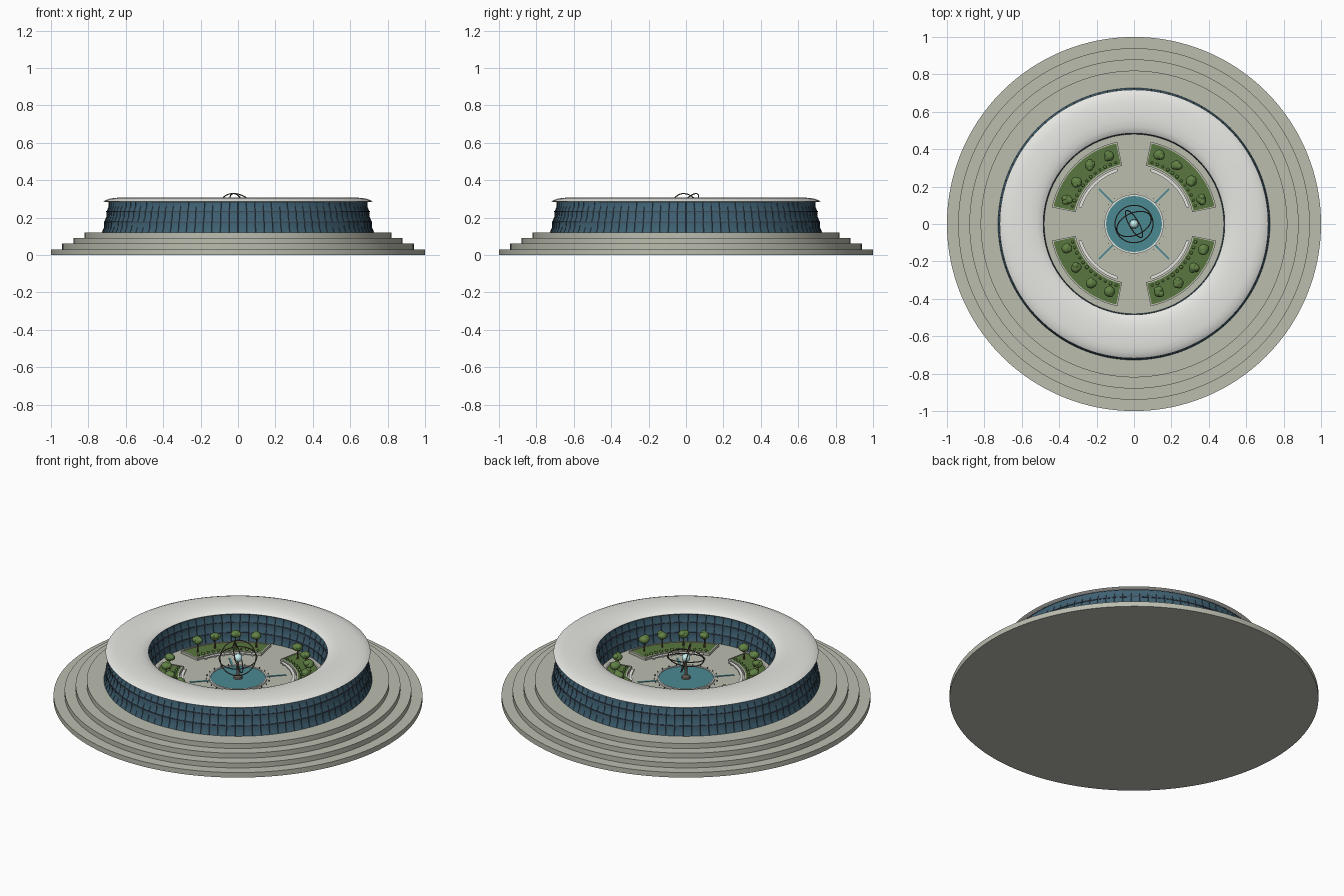
import bpy, bmesh, random
from math import cos, sin, radians, pi, atan2
from mathutils import Matrix, Vector

if "Cube" in bpy.data.objects:
    bpy.data.objects.remove(bpy.data.objects["Cube"])

random.seed(4)


def material(name, r, g, b):
    m = bpy.data.materials.new(name)
    m.diffuse_color = (r, g, b, 1)
    m.use_nodes = True
    m.node_tree.nodes["Principled BSDF"].inputs["Base Color"].default_value = m.diffuse_color
    return m


STONE = material("stone", 0.50, 0.51, 0.43)
WHITE = material("white_shell", 0.80, 0.80, 0.77)
GLASS = material("blue_glass", 0.05, 0.12, 0.17)
FRAME = material("dark_frame", 0.05, 0.06, 0.09)
WATER = material("water", 0.07, 0.25, 0.29)
GRASS = material("grass", 0.10, 0.18, 0.05)
LEAF = material("leaves", 0.12, 0.22, 0.06)
BARK = material("bark", 0.14, 0.09, 0.05)
BRONZE = material("bronze", 0.12, 0.10, 0.08)
GLOW = material("glowing_core", 0.55, 0.85, 0.85)


def finish(name, bm, mat, angle=35):
    bmesh.ops.remove_doubles(bm, verts=bm.verts, dist=1e-5)
    bmesh.ops.recalc_face_normals(bm, faces=bm.faces)
    me = bpy.data.meshes.new(name)
    bm.to_mesh(me)
    bm.free()
    me.materials.append(mat)
    ob = bpy.data.objects.new(name, me)
    bpy.context.collection.objects.link(ob)
    bpy.ops.object.select_all(action='DESELECT')
    ob.select_set(True)
    bpy.context.view_layer.objects.active = ob
    bpy.ops.object.shade_smooth_by_angle(angle=radians(angle))
    return ob


def sweep(bm, profile, a0=0, a1=360, n=128):
    """Revolve a closed (radius, height) profile about z, capped if partial."""
    full = a1 - a0 == 360
    rows = []
    for i in range(n if full else n + 1):
        a = radians(a0 + (a1 - a0) * i / n)
        rows.append([bm.verts.new((r * cos(a), r * sin(a), z)) for r, z in profile])
    k = len(profile)
    for i in range(n):
        p, q = rows[i], rows[(i + 1) % len(rows)]
        for j in range(k):
            if profile[j][0] + profile[(j + 1) % k][0] > 0:
                bm.faces.new((p[j], q[j], q[(j + 1) % k], p[(j + 1) % k]))
    if not full:
        bm.faces.new(rows[0])
        bm.faces.new(rows[-1])


def lathe(name, profile, mat, n=128):
    bm = bmesh.new()
    sweep(bm, profile, n=n)
    return finish(name, bm, mat)


def rect(r0, r1, z0, z1):
    return [(r0, z0), (r1, z0), (r1, z1), (r0, z1)]


def ball(bm, pos, r, squash=1.0, sub=2):
    bmesh.ops.create_icosphere(bm, subdivisions=sub, radius=r,
                               matrix=Matrix.Translation(pos) @ Matrix.Diagonal((1, 1, squash, 1)))


def rod(bm, p, q, r0, r1, seg=8):
    p, q = Vector(p), Vector(q)
    rot = (q - p).to_track_quat('Z', 'Y').to_matrix().to_4x4()
    bmesh.ops.create_cone(bm, cap_ends=True, segments=seg, radius1=r0, radius2=r1,
                          depth=(q - p).length, matrix=Matrix.Translation((p + q) / 2) @ rot)


def polar(r, deg, z):
    return (r * cos(radians(deg)), r * sin(radians(deg)), z)


# stepped round podium
for i in range(4):
    lathe(f"podium_step_{i + 1}", rect(0, 1 - 0.06 * i, 0.03 * i, 0.03 * (i + 1)), STONE)
lathe("courtyard_floor", rect(0, 0.49, 0.12, 0.126), STONE)

# ring building: three leaning glass storeys with slab edges
levels = [0.12, 0.176, 0.232, 0.285]


def outer(z):
    return 0.727 - 0.037 * (z - 0.12) / 0.165


def inner(z):
    return 0.478 + 0.025 * (z - 0.12) / 0.165


for i in range(3):
    z0, z1 = levels[i], levels[i + 1]
    zm = (z0 + z1) / 2
    lathe(f"glass_storey_{i + 1}", [
        (inner(z0), z0), (outer(z0), z0), (outer(zm) - 0.006, zm), (outer(z1), z1),
        (inner(z1), z1), (inner(zm) + 0.006, zm)], GLASS)
    lathe(f"floor_slab_{i + 1}", rect(inner(z1) - 0.003, outer(z1) + 0.003, z1 - 0.003, z1 + 0.002), FRAME)

# slender window mullions
bm = bmesh.new()
for i in range(3):
    z0, z1 = levels[i], levels[i + 1]
    zm = (z0 + z1) / 2
    for f, off, count in ((outer, -0.006, 96), (inner, 0.006, 64)):
        for k in range(count):
            a = 360 * k / count
            m = polar(f(zm) + off, a, zm)
            rod(bm, polar(f(z0), a, z0), m, 0.0014, 0.0014, 4)
            rod(bm, m, polar(f(z1), a, z1), 0.0014, 0.0014, 4)
finish("window_mullions", bm, FRAME)

# gently domed ring roof
lathe("ring_roof", [
    (0.490, 0.283), (0.712, 0.283), (0.718, 0.287), (0.712, 0.291), (0.69, 0.300),
    (0.66, 0.305), (0.61, 0.308), (0.56, 0.307), (0.52, 0.302), (0.495, 0.294), (0.485, 0.287)], WHITE)

# central pool, rim and four diagonal channels
lathe("pool_water", rect(0, 0.149, 0.126, 0.131), WATER, 96)
lathe("pool_rim", rect(0.149, 0.158, 0.126, 0.136), WHITE, 96)
bm = bmesh.new()
for a in (45, 135, 225, 315):
    bmesh.ops.create_cube(bm, size=1, matrix=Matrix.Rotation(radians(a), 4, 'Z')
                          @ Matrix.Translation((0.21, 0, 0.127)) @ Matrix.Diagonal((0.11, 0.011, 0.004, 1)))
finish("water_channels", bm, WATER)

# four planted beds with kerbs, benches, shrubs and trees
kerb, grass, bench, trunk, crown = (bmesh.new() for _ in range(5))
for base in (0, 90, 180, 270):
    sweep(kerb, rect(0.318, 0.326, 0.126, 0.142), base + 11.5, base + 78.5, 32)
    sweep(kerb, rect(0.440, 0.448, 0.126, 0.142), base + 11.5, base + 78.5, 32)
    for a in (11.5, 77.5):
        sweep(kerb, rect(0.326, 0.440, 0.126, 0.142), base + a, base + a + 1, 1)
    sweep(grass, rect(0.326, 0.440, 0.126, 0.139), base + 12.5, base + 77.5, 32)
    sweep(bench, rect(0.293, 0.310, 0.134, 0.140), base + 17, base + 73, 32)
    for k in range(6):
        a = base + 20 + 10 * k
        sweep(bench, rect(0.297, 0.306, 0.126, 0.134), a - 0.6, a + 0.6, 1)
    for k in range(12):
        ball(crown, polar(0.342, base + 16.5 + 5.2 * k, 0.143), random.uniform(0.007, 0.011), 0.8, 1)
    for a in (20, 37, 54, 70):
        r = 0.388 + random.uniform(-0.008, 0.008)
        x, y, _ = polar(r, base + a, 0)
        rod(trunk, (x, y, 0.135), (x, y, 0.20), 0.005, 0.003)
        ball(crown, (x, y, 0.209), random.uniform(0.026, 0.030), 0.8)
        for _ in range(3):
            t = random.uniform(0, 2 * pi)
            ball(crown, (x + 0.014 * cos(t), y + 0.014 * sin(t), random.uniform(0.205, 0.218)), 0.018, 0.85)
finish("bed_kerbs", kerb, STONE)
finish("bed_grass", grass, GRASS)
finish("curved_benches", bench, WHITE)
finish("tree_trunks", trunk, BARK)
finish("tree_crowns_and_shrubs", crown, LEAF, 60)

# short bollards around the pool
bm = bmesh.new()
for k in range(24):
    rod(bm, polar(0.172, 15 * k + 7.5, 0.126), polar(0.172, 15 * k + 7.5, 0.135), 0.002, 0.002, 6)
finish("pool_bollards", bm, FRAME)

# ring sculpture over the pool
C = Vector((0, 0, 0.25))
lathe("sculpture_pedestal", [(0, 0.128), (0.026, 0.128), (0.022, 0.14), (0.008, 0.15), (0.006, 0.235), (0, 0.235)],
      BRONZE, 24)
for i, (r, tilt, turn) in enumerate(((0.102, 12, 20), (0.098, 53, 25), (0.082, 72, 120))):
    bm = bmesh.new()
    sweep(bm, [(r + 0.003 * cos(2 * pi * k / 8), 0.003 * sin(2 * pi * k / 8)) for k in range(8)], n=64)
    bm.transform(Matrix.Translation(C) @ Matrix.Rotation(radians(turn), 4, 'Z')
                 @ Matrix.Rotation(radians(tilt), 4, 'X'))
    finish(f"sculpture_ring_{i + 1}", bm, BRONZE, 60)
bm = bmesh.new()
ball(bm, C, 0.024)
finish("sculpture_core", bm, GLOW, 60)
